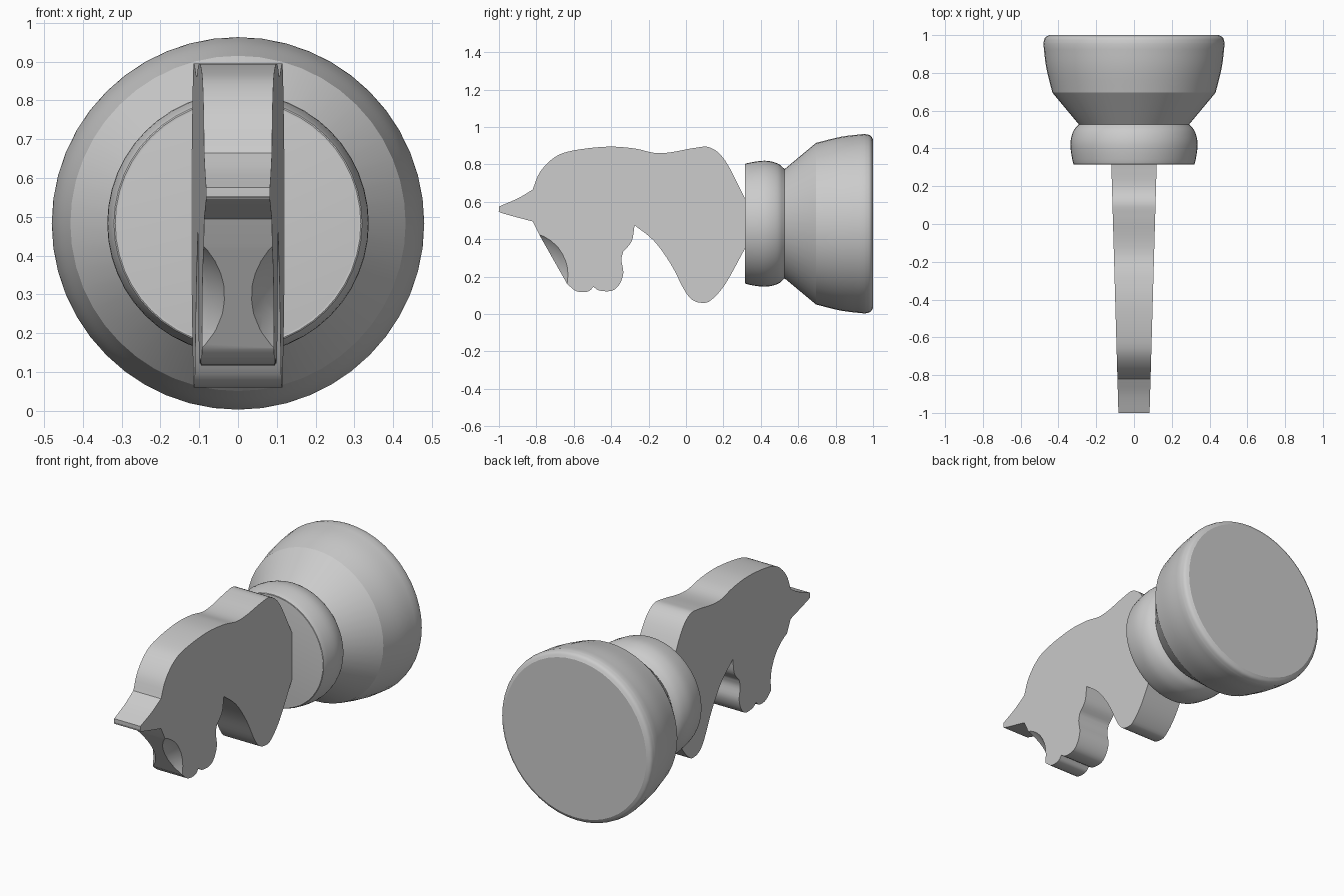
import bpy
import bmesh
import math
from mathutils import Vector

cube = bpy.data.objects.get("Cube")
if cube:
    bpy.data.objects.remove(cube, do_unlink=True)

AXIS_Z = 0.483
GREY = (0.6, 0.6, 0.6, 1)

grey = bpy.data.materials.new("plain grey")
grey.use_nodes = True
grey.diffuse_color = GREY
grey.node_tree.nodes["Principled BSDF"].inputs["Base Color"].default_value = GREY


def make_object(name, bm):
    bmesh.ops.recalc_face_normals(bm, faces=bm.faces)
    mesh = bpy.data.meshes.new(name)
    bm.to_mesh(mesh)
    bm.free()
    obj = bpy.data.objects.new(name, mesh)
    bpy.context.collection.objects.link(obj)
    mesh.materials.append(grey)
    return obj


def activate(obj):
    bpy.ops.object.select_all(action='DESELECT')
    obj.select_set(True)
    bpy.context.view_layer.objects.active = obj


def smooth(obj, degrees=30):
    activate(obj)
    bpy.ops.object.shade_smooth_by_angle(angle=math.radians(degrees))


def spline(points, steps=4):
    """Smooth curve through the points, with hard corners at both ends."""
    pts = [Vector(p) for p in points]
    if len(pts) < 3:
        return pts
    ext = [2 * pts[0] - pts[1]] + pts + [2 * pts[-1] - pts[-2]]
    out = []
    for a, b, c, d in zip(ext, ext[1:], ext[2:], ext[3:]):
        for i in range(steps):
            t = i / steps
            out.append(0.5 * (2 * b + (c - a) * t + (2 * a - 5 * b + 4 * c - d) * t ** 2
                              + (3 * b - a - 3 * c + d) * t ** 3))
    return out + [pts[-1]]


def join_runs(runs):
    """Chain splines, dropping the repeated corner points."""
    path = []
    for run in runs:
        for p in spline(run):
            if not path or (p - path[-1]).length > 1e-4:
                path.append(p)
    return path


def lathe(name, runs, sides=48):
    """Turn a (y, radius) profile around the long axis."""
    bm = bmesh.new()
    verts = [bm.verts.new((0, y, AXIS_Z + r)) for y, r in join_runs(runs)]
    edges = [bm.edges.new(pair) for pair in zip(verts, verts[1:])]
    bmesh.ops.spin(bm, geom=verts + edges, cent=(0, 0, AXIS_Z), axis=(0, 1, 0),
                   angle=math.tau, steps=sides, use_duplicate=False)
    bmesh.ops.remove_doubles(bm, verts=bm.verts, dist=1e-4)
    return make_object(name, bm)


# Turned base: flared bowl with a rounded foot
smooth(lathe("base", [
    [(0.525, 0), (0.525, 0.29)],
    [(0.525, 0.29), (0.695, 0.432)],
    [(0.695, 0.432), (0.83, 0.465), (0.955, 0.48)],
    [(0.955, 0.48), (0.985, 0.472), (1, 0.45)],
    [(1, 0.45), (1, 0)],
]), 25)

# Rounded collar between base and neck
smooth(lathe("collar", [
    [(0.315, 0), (0.315, 0.31)],
    [(0.315, 0.31), (0.325, 0.323), (0.42, 0.337), (0.49, 0.322), (0.53, 0.29)],
    [(0.53, 0.29), (0.53, 0)],
]))

# Horse head outline, as (y, z) runs between corners
outline = join_runs([
    [(-1, 0.575), (-0.9, 0.618), (-0.82, 0.665)],
    [(-0.82, 0.665), (-0.78, 0.76), (-0.7, 0.84), (-0.6, 0.875), (-0.42, 0.895),
     (-0.275, 0.885), (-0.17, 0.862), (-0.08, 0.865), (0.045, 0.888), (0.13, 0.89),
     (0.21, 0.82), (0.31, 0.63)],
    [(0.31, 0.63), (0.34, 0.56)],
    [(0.34, 0.56), (0.34, 0.41)],
    [(0.34, 0.41), (0.31, 0.34)],
    [(0.31, 0.34), (0.21, 0.16), (0.135, 0.075), (0.09, 0.06), (0.035, 0.075),
     (-0.01, 0.13), (-0.08, 0.265), (-0.17, 0.39), (-0.275, 0.475)],
    [(-0.275, 0.475), (-0.29, 0.39), (-0.335, 0.335)],
    [(-0.335, 0.335), (-0.345, 0.29), (-0.335, 0.22), (-0.355, 0.16),
     (-0.395, 0.125), (-0.46, 0.125), (-0.495, 0.145)],
    [(-0.495, 0.145), (-0.525, 0.12), (-0.585, 0.122), (-0.635, 0.16)],
    [(-0.635, 0.16), (-0.785, 0.425)],
    [(-0.785, 0.425), (-0.82, 0.495)],
    [(-0.82, 0.495), (-0.985, 0.54), (-1, 0.555)],
    [(-1, 0.555), (-1, 0.575)],
])[:-1]

# Slab head, tapering toward the nose
bm = bmesh.new()
rings = []
for side in (-1, 1):
    rings.append([bm.verts.new((side * (0.0825 + 0.0285 * (y + 1)), y, z))
                  for y, z in outline])
    bm.faces.new(rings[-1])
for i in range(len(outline)):
    bm.faces.new((rings[0][i - 1], rings[0][i], rings[1][i], rings[1][i - 1]))
head = make_object("horse_head", bm)

# Scooped hollows on both front edges of the muzzle
for side in (-1, 1):
    bm = bmesh.new()
    bmesh.ops.create_uvsphere(bm, u_segments=48, v_segments=24, radius=0.289)
    bmesh.ops.translate(bm, verts=bm.verts, vec=(side * 0.265, -0.863, 0.21))
    cutter = make_object("scoop_cutter", bm)
    cutter.hide_render = True
    activate(head)
    mod = head.modifiers.new("scoop", 'BOOLEAN')
    mod.operation = 'DIFFERENCE'
    mod.solver = 'EXACT'
    mod.object = cutter
    bpy.ops.object.modifier_apply(modifier=mod.name)
    bpy.data.objects.remove(cutter, do_unlink=True)
smooth(head)
